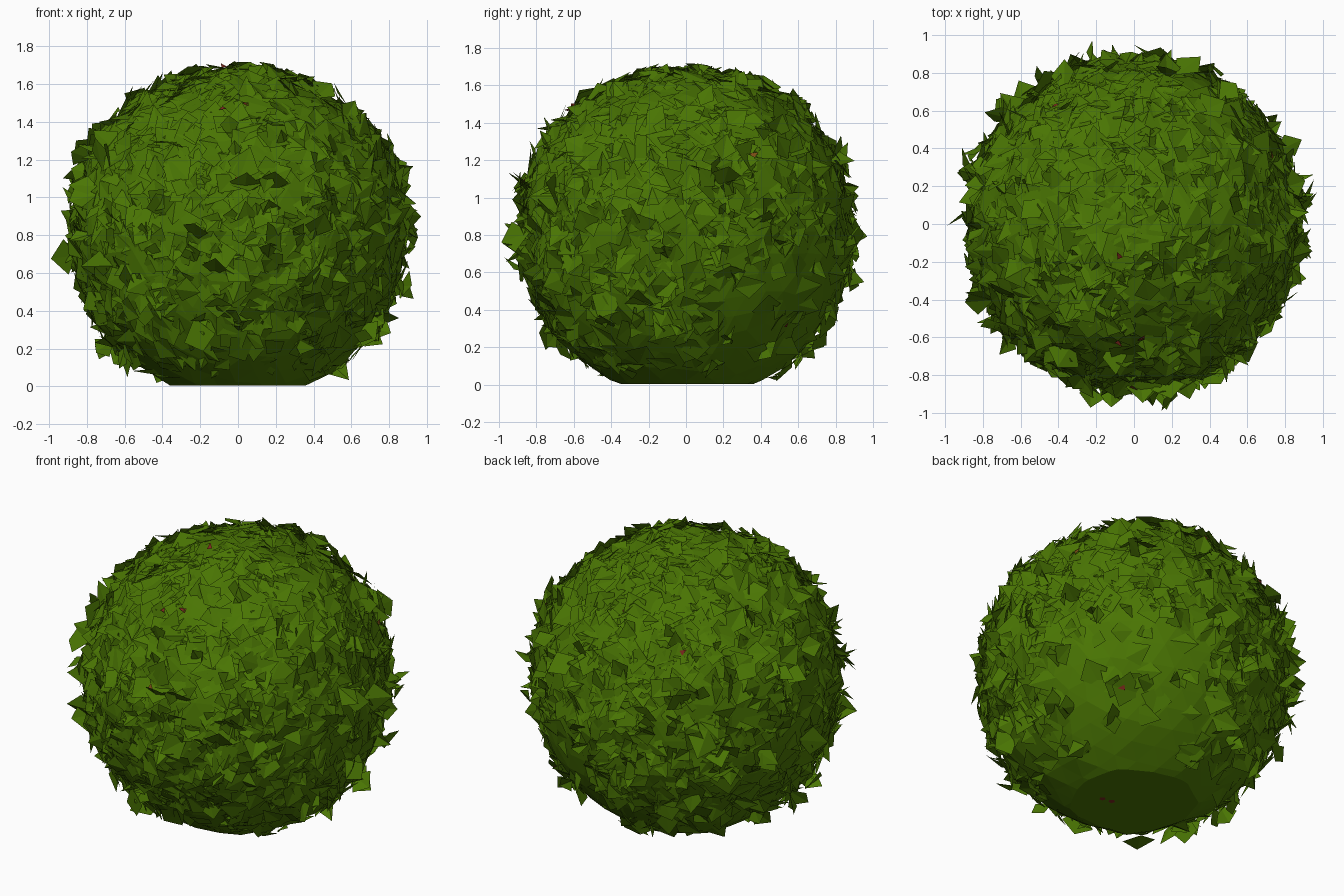
import bpy
import bmesh
import math
import random
from mathutils import Vector, noise

random.seed(5)
if "Cube" in bpy.data.objects:
    bpy.data.objects.remove(bpy.data.objects["Cube"])

CENTRE = Vector((0, 0, 0.82))


def material(name, colour):
    mat = bpy.data.materials.new(name)
    mat.use_nodes = True
    mat.diffuse_color = (*colour, 1)
    mat.node_tree.nodes["Principled BSDF"].inputs["Base Color"].default_value = (*colour, 1)
    return mat


def make_object(name, bm, mat):
    mesh = bpy.data.meshes.new(name)
    bm.to_mesh(mesh)
    bm.free()
    mesh.materials.append(mat)
    obj = bpy.data.objects.new(name, mesh)
    bpy.context.collection.objects.link(obj)


def on_bush(d, scale=1.0):
    """Point on the rounded bush body, with fuller upper shoulders."""
    up = max(d.z, 0) ** 2
    side = 0.865 * (1 + 0.12 * up * (1 - up))
    height = 0.86 if d.z > 0 else 0.9
    return CENTRE + Vector((d.x * side, d.y * side, d.z * height)) * scale


def random_direction():
    z = random.uniform(-0.85, 1)
    angle = random.uniform(0, math.tau)
    r = math.sqrt(1 - z * z)
    return Vector((r * math.cos(angle), r * math.sin(angle), z))


def tangents(normal):
    side = normal.orthogonal().normalized()
    angle = random.uniform(0, math.tau)
    along = side * math.cos(angle) + normal.cross(side) * math.sin(angle)
    return along, normal.cross(along)


leaf_green = material("leaf green", (0.068, 0.178, 0.001))
twig_red = material("twig dark red", (0.20, 0.022, 0.012))
twig_brown = material("twig brown", (0.21, 0.075, 0.008))

# Faceted core, cut flat at the ground
bm = bmesh.new()
bmesh.ops.create_icosphere(bm, subdivisions=4, radius=1)
for v in bm.verts:
    d = v.co.normalized()
    v.co = on_bush(d, 1 + 0.025 * noise.noise(d * 5))
geom = bm.verts[:] + bm.edges[:] + bm.faces[:]
cut = bmesh.ops.bisect_plane(bm, geom=geom, plane_co=(0, 0, 0.004),
                             plane_no=(0, 0, -1), clear_outer=True)
rim = [e for e in cut["geom_cut"] if isinstance(e, bmesh.types.BMEdge)]
bmesh.ops.holes_fill(bm, edges=rim, sides=0)
bmesh.ops.recalc_face_normals(bm, faces=bm.faces[:])
make_object("bush_core", bm, leaf_green)


def add_leaf(bm, d, tilt, length, height):
    """Folded kite at a height over the body, its tip lifted by the tilt."""
    along, across = tangents(d)
    width = length * random.uniform(0.3, 0.55)
    lift = along * math.cos(tilt) + d * math.sin(tilt)
    normal = d * math.cos(tilt) - along * math.sin(tilt)
    base = on_bush(d, height) - lift * length * 0.4
    fold = normal * random.uniform(-0.03, 0.02)
    middle = base + lift * length * random.uniform(0.3, 0.65)
    points = [base, middle - across * width + fold,
              base + lift * length, middle + across * width + fold]
    for p in points:
        out = p - CENTRE
        limit = 1.0 - 0.1 * max(d.z, 0) ** 3
        if out.length > limit:
            p.xyz = CENTRE + out * (limit / out.length)
    verts = [bm.verts.new(p) for p in points]
    for trio in ((0, 2, 1), (0, 3, 2)):
        face = bm.faces.new([verts[i] for i in trio])
        face.normal_update()
        if face.normal.dot(d) < 0:
            face.normal_flip()


# Overlapping leaves lying close to the body, with a few tufts standing out
bare_spot = Vector((0.5, 0.62, -0.5)).normalized()
bm = bmesh.new()
for i in range(2300):
    d = random_direction()
    if d.dot(bare_spot) > 0.88 and random.random() < 0.75:
        continue
    if d.z < -0.5 and random.random() < (-d.z - 0.5) * 2.6:
        continue
    crown = max(d.z, 0) ** 3
    if noise.noise(d * 5) > 0.15 and random.random() < 0.5:
        tilt = random.uniform(10, 75 - 50 * crown)
        height = random.uniform(1.0, 1.08 - 0.06 * crown)
    else:
        tilt = random.triangular(-8, 40, 8)
        height = random.uniform(0.99, 1.025)
    add_leaf(bm, d, math.radians(tilt), random.uniform(0.1, 0.2), height)
make_object("leaves", bm, leaf_green)


def add_twig(bm, direction, size):
    d = Vector(direction).normalized()
    along, across = tangents(d)
    root = on_bush(d, 1.035)
    corners = (root - across * size * 0.4, root + across * size * 0.4,
               root + along * size + d * 0.015)
    bm.faces.new([bm.verts.new(p) for p in corners])


# Tiny twig ends peeping out between the leaves and under the base
bm = bmesh.new()
for direction in ((-0.08, -0.2, 0.97), (0.06, -0.65, 0.75), (-0.1, -0.68, 0.74),
                  (0, 0.7, 0.72), (-0.45, 0.7, 0.58), (0.58, 0.6, -0.53)):
    add_twig(bm, direction, 0.04)
for x, y in ((0.16, -0.09), (0.1, -0.08)):
    bmesh.ops.create_circle(bm, cap_ends=True, segments=5, radius=0.02)
    bmesh.ops.translate(bm, verts=bm.verts[-5:], vec=(x, y, 0))
make_object("red_twigs", bm, twig_red)

bm = bmesh.new()
for direction in ((-0.02, -0.95, 0.31), (0.8, 0.38, 0.45)):
    add_twig(bm, direction, 0.045)
make_object("brown_twigs", bm, twig_brown)
